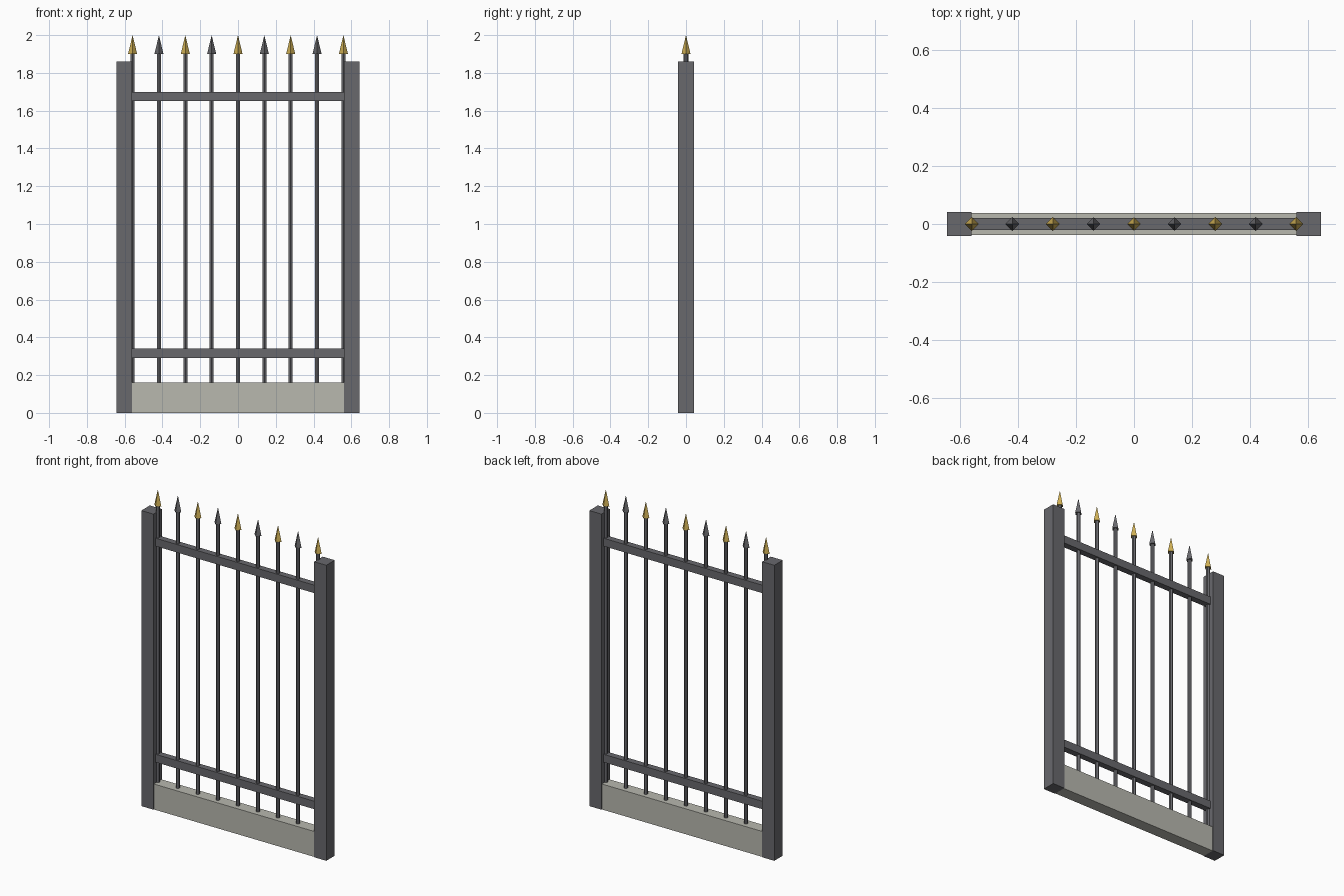
import bpy
from math import pi

cube = bpy.data.objects.get("Cube")
if cube:
    bpy.data.objects.remove(cube, do_unlink=True)


def material(name, r, g, b):
    mat = bpy.data.materials.new(name)
    mat.use_nodes = True
    mat.diffuse_color = (r, g, b, 1)
    mat.node_tree.nodes["Principled BSDF"].inputs["Base Color"].default_value = (r, g, b, 1)
    return mat


iron = material("iron grey", 0.14, 0.14, 0.152)
stone = material("pale stone", 0.48, 0.48, 0.43)
gold = material("gold", 0.62, 0.43, 0.09)


def finish(name, mat):
    obj = bpy.context.object
    obj.name = name
    obj.data.materials.append(mat)
    return obj


def box(name, mat, x, width, depth, bottom, top):
    bpy.ops.mesh.primitive_cube_add(size=1, location=(x, 0, (bottom + top) / 2))
    obj = finish(name, mat)
    obj.scale = (width, depth, top - bottom)
    bpy.ops.object.transform_apply(location=False, rotation=False, scale=True)


def prism(name, mat, x, sides, radius, tip, bottom, top):
    bpy.ops.mesh.primitive_cone_add(vertices=sides, radius1=radius, radius2=tip,
                                    depth=top - bottom, location=(x, 0, (bottom + top) / 2))
    finish(name, mat)


# Side posts
for side, x in (("left", 0.602), ("right", -0.602)):
    box(side + "_post", iron, x, 0.084, 0.084, 0, 1.86)

# Stone footing and the two cross rails
box("footing", stone, 0, 1.12, 0.076, 0, 0.16)
box("lower_rail", iron, 0, 1.12, 0.04, 0.29, 0.34)
box("upper_rail", iron, 0, 1.12, 0.04, 1.65, 1.70)

# Upright bars with alternating gold and iron spearheads
for i in range(9):
    x = (i - 4) * 0.1395
    prism(f"bar_{i + 1}", iron, x, 6, 0.012, 0.012, 0.16, 1.91)
    prism(f"spearhead_{i + 1}", iron if i % 2 else gold, x, 4, 0.024, 0, 1.9, 2)
